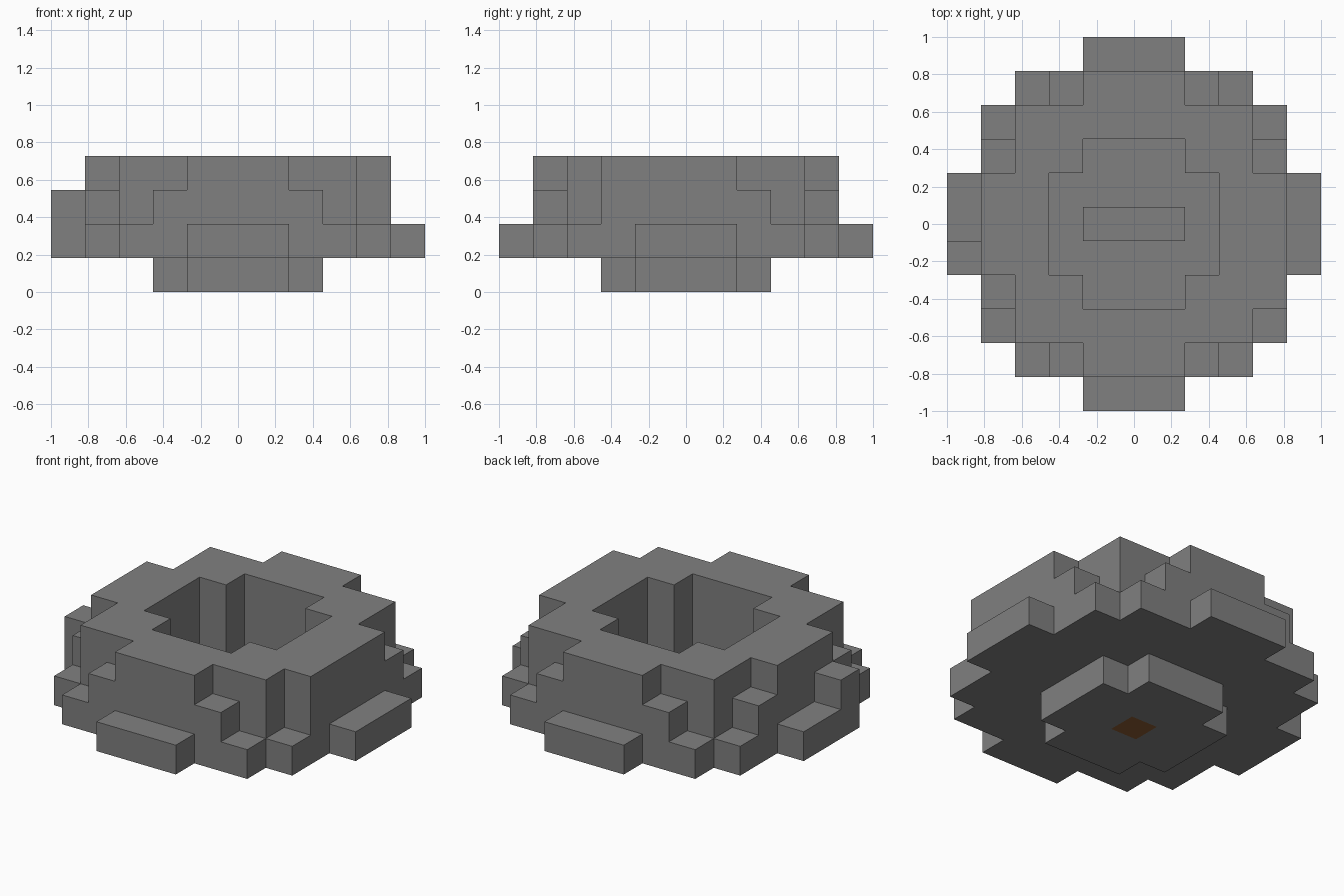
import bpy
import bmesh
from mathutils import Vector

U = 2 / 11  # edge of one block

default = bpy.data.objects.get("Cube")
if default:
    bpy.data.objects.remove(default, do_unlink=True)


def material(name, color):
    mat = bpy.data.materials.new(name)
    mat.use_nodes = True
    mat.diffuse_color = color
    mat.node_tree.nodes["Principled BSDF"].inputs["Base Color"].default_value = color
    return mat


grey = material("stone_grey", (0.216, 0.216, 0.216, 1))
brown = material("earth_brown", (0.254, 0.107, 0.032, 1))


def plus(x, y, a, b):
    """Square of half-size a with its corners cut back to b."""
    x, y = abs(x), abs(y)
    return (x <= a and y <= b) or (x <= b and y <= a)


def in_hole(x, y):
    return plus(x, y, 2, 1)


def wall_height(x, y):
    """Full-height wall, with one extra pillar at the front right."""
    if plus(x, y, 4, 1) or plus(x, y, 3, 3) or (x, y) == (4, -2):
        return 4
    return 0


def ledge_height(x, y):
    """Stepped corner blocks and the lips on the four sides."""
    if plus(x, y, 4, 2) or (x, y) == (-5, -1):
        return 3
    if plus(x, y, 4, 3) or plus(x, y, 5, 1):
        return 2
    return 0


# Assign every block of the grid to a part
cells = {}
span = range(-5, 6)
for x in span:
    for y in span:
        if in_hole(x, y):
            cells[x, y, 0] = "core_block" if x == y == 0 else "base_floor"
            if abs(x) <= 1 and y == 0:
                cells[x, y, 1] = "floor_ridge"
            continue
        wall = wall_height(x, y)
        part = "basin_wall" if wall else "outer_ledges"
        for z in range(1, wall or ledge_height(x, y)):
            cells[x, y, z] = part

AXES = [Vector(v) for v in ((1, 0, 0), (0, 1, 0), (0, 0, 1))]


def build(name, mat):
    """Make the outer skin of one part and merge its flat areas."""
    bm = bmesh.new()
    for cell, part in cells.items():
        if part != name:
            continue
        center = Vector(cell) + AXES[2] / 2
        for i in range(3):
            u, v = AXES[(i + 1) % 3] / 2, AXES[(i + 2) % 3] / 2
            for side in (1, -1):
                normal = AXES[i] * side
                if tuple(int(c) for c in Vector(cell) + normal) in cells:
                    continue
                mid = center + normal / 2
                ring = [mid - u - v, mid + u - v, mid + u + v, mid - u + v]
                bm.faces.new([bm.verts.new(p * U) for p in ring[::side]])
    bmesh.ops.remove_doubles(bm, verts=bm.verts[:], dist=U / 100)
    bmesh.ops.dissolve_limit(bm, angle_limit=0.01, verts=bm.verts[:], edges=bm.edges[:])
    mesh = bpy.data.meshes.new(name)
    bm.to_mesh(mesh)
    bm.free()
    mesh.materials.append(mat)
    bpy.context.collection.objects.link(bpy.data.objects.new(name, mesh))


for part in ("base_floor", "basin_wall", "outer_ledges", "floor_ridge"):
    build(part, grey)
build("core_block", brown)
